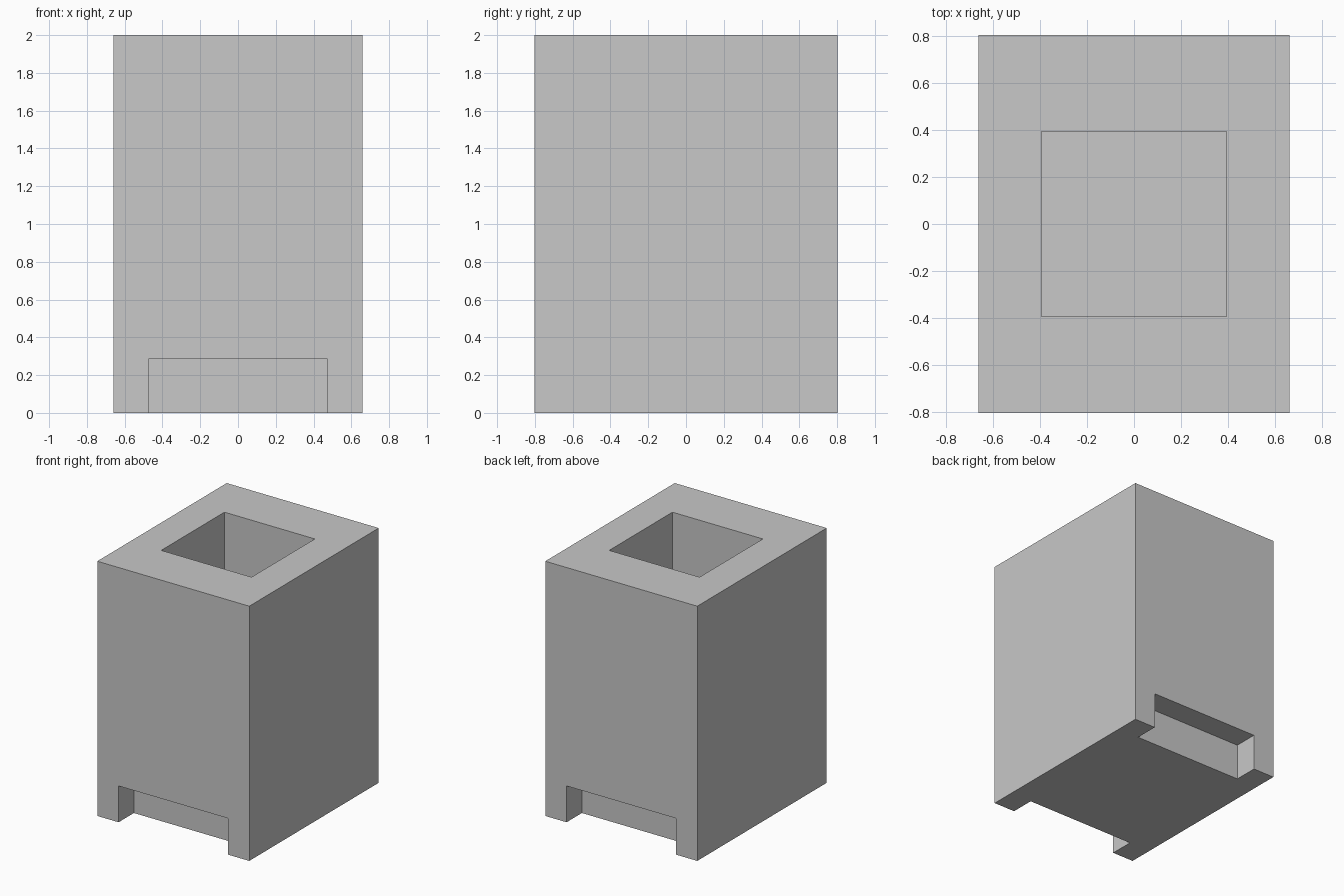
import bpy

old = bpy.data.objects.get("Cube")
if old:
    bpy.data.objects.remove(old, do_unlink=True)

WIDTH, DEPTH, HEIGHT = 1.32, 1.606, 2.0
SOCKET_SIDE, SOCKET_DEPTH = 0.785, 0.785
NOTCH_WIDTH, NOTCH_HEIGHT, NOTCH_DEPTH = 0.95, 0.285, 0.19
MARGIN = 0.1  # how far cutters reach past the outer faces

grey = bpy.data.materials.new("plain grey")
grey.use_nodes = True
colour = (0.58, 0.58, 0.58, 1)
grey.diffuse_color = colour
grey.node_tree.nodes["Principled BSDF"].inputs["Base Color"].default_value = colour


def box(name, low, high):
    """Add a box spanning two opposite corners."""
    bpy.ops.mesh.primitive_cube_add(
        size=1, location=[(a + b) / 2 for a, b in zip(low, high)])
    obj = bpy.context.object
    obj.name = name
    obj.scale = [b - a for a, b in zip(low, high)]
    bpy.ops.object.transform_apply(location=True, scale=True)
    obj.data.materials.append(grey)
    return obj


def cut(target, cutter):
    """Subtract the cutter from the target, then discard it."""
    cutter.hide_render = True
    mod = target.modifiers.new(cutter.name, 'BOOLEAN')
    mod.operation = 'DIFFERENCE'
    mod.solver = 'EXACT'
    mod.object = cutter
    bpy.context.view_layer.objects.active = target
    bpy.ops.object.modifier_apply(modifier=mod.name)
    bpy.data.objects.remove(cutter, do_unlink=True)


# Main block
block = box("block", (-WIDTH / 2, -DEPTH / 2, 0), (WIDTH / 2, DEPTH / 2, HEIGHT))

# Square socket in the top
s = SOCKET_SIDE / 2
cut(block, box("socket_cutter", (-s, -s, HEIGHT - SOCKET_DEPTH), (s, s, HEIGHT + MARGIN)))

# Foot notches at the front and back
for name, side in (("front_notch_cutter", -1), ("back_notch_cutter", 1)):
    ends = sorted((side * (DEPTH / 2 - NOTCH_DEPTH), side * (DEPTH / 2 + MARGIN)))
    cut(block, box(name, (-NOTCH_WIDTH / 2, ends[0], -MARGIN),
                   (NOTCH_WIDTH / 2, ends[1], NOTCH_HEIGHT)))
